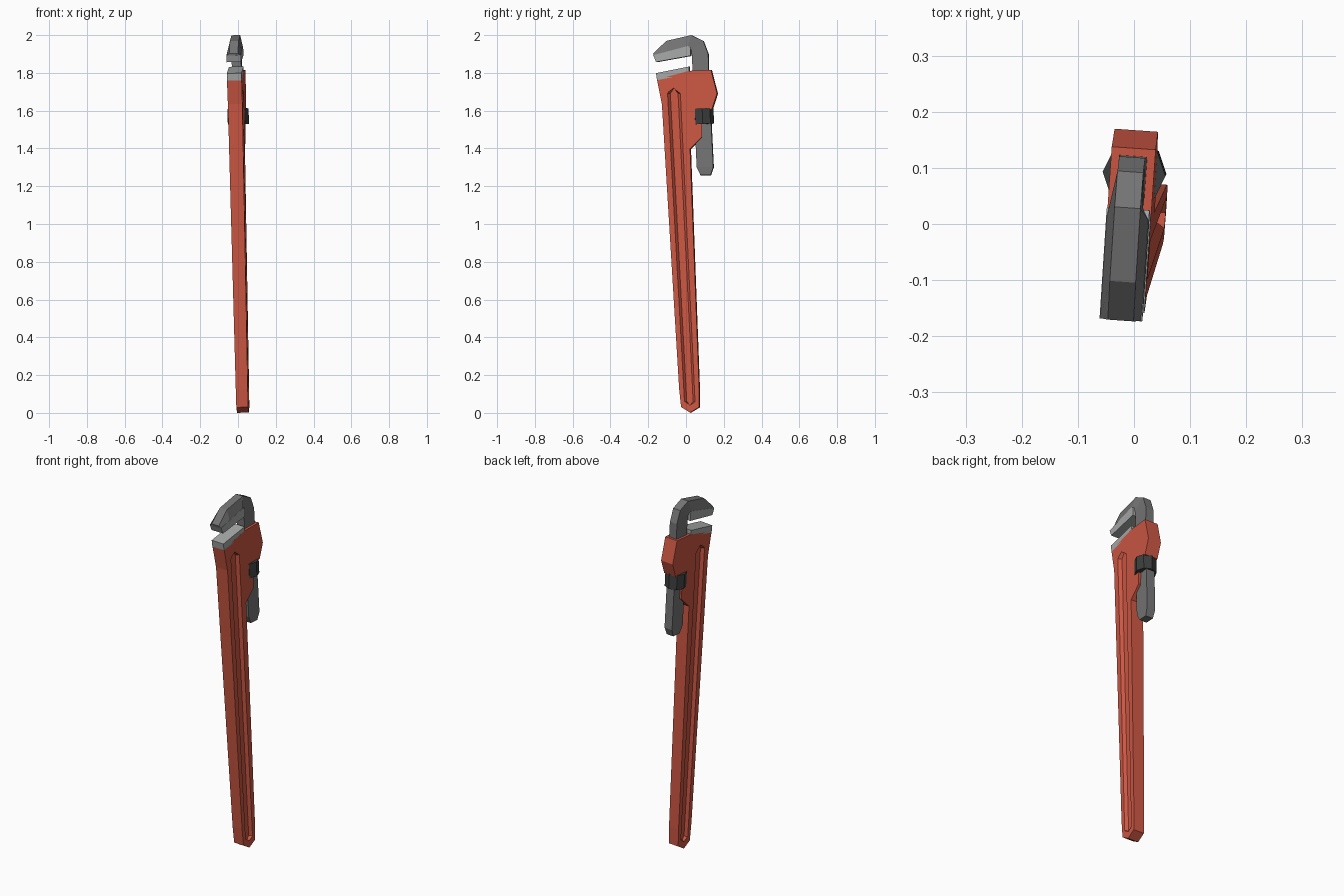
import bpy, bmesh, math
from mathutils import Matrix, Vector

if "Cube" in bpy.data.objects:
    bpy.data.objects.remove(bpy.data.objects["Cube"])

# slight yaw and lean of the whole tool (local x = thickness)
POSE = Matrix(((1, 0.07, -0.019, 0.0245),
               (-0.07, 1, 0, 0),
               (0.019, 0, 1, 0),
               (0, 0, 0, 1)))


def material(name, rgb):
    m = bpy.data.materials.new(name)
    m.diffuse_color = (*rgb, 1)
    m.use_nodes = True
    m.node_tree.nodes["Principled BSDF"].inputs["Base Color"].default_value = m.diffuse_color
    return m


RED = material("red_paint", (0.60, 0.095, 0.056))
STEEL = material("steel_grey", (0.175, 0.175, 0.175))
LIGHT = material("light_jaw_grey", (0.38, 0.39, 0.39))
DARK = material("dark_nut_grey", (0.045, 0.047, 0.047))


def loft(name, mat, *stacks):
    """Bridge each stack of equal-length point loops and cap its ends."""
    bm = bmesh.new()
    for loops in stacks:
        rings = [[bm.verts.new(POSE @ Vector(p)) for p in loop] for loop in loops]
        n = len(rings[0])
        for a, b in zip(rings, rings[1:]):
            for i in range(n):
                j = (i + 1) % n
                bm.faces.new((a[i], a[j], b[j], b[i]))
        bm.faces.new(rings[0][::-1])
        bm.faces.new(rings[-1])
    bmesh.ops.recalc_face_normals(bm, faces=bm.faces)
    me = bpy.data.meshes.new(name)
    bm.to_mesh(me)
    bm.free()
    me.materials.append(mat)
    ob = bpy.data.objects.new(name, me)
    bpy.context.collection.objects.link(ob)
    return ob


def half(z):
    """Half thickness of the handle, growing towards the head."""
    return 0.031 + 0.0045 * z


def slab(profile, width):
    return [[(s * width(z), y, z) for y, z in profile] for s in (-1, 1)]


# handle and head housing
body = loft("handle_and_housing", RED, slab([
    (-0.151, 1.765), (-0.125, 1.635), (-0.034, 0.125), (-0.024, 0.03),
    (0.024, 0.001), (0.072, 0.03), (0.072, 0.125), (0.024, 1.397),
    (0.087, 1.46), (0.087, 1.59), (0.14, 1.608), (0.167, 1.69),
    (0.135, 1.815), (0.019, 1.81)], half))

# recessed groove on both sides of the handle, with sloping walls
groove = [(-0.095, 1.69), (-0.061, 1.72), (-0.027, 1.69),
          (0.05, 0.06), (0.022, 0.04), (-0.006, 0.06)]


def groove_loop(side, depth, scale):
    pts = []
    for y, z in groove:
        mid = -0.061 + (1.69 - z) * 0.0509
        pts.append((side * (half(z) - depth), mid + (y - mid) * scale, z))
    return pts


cutter = loft("groove_cutter", RED, *[
    [groove_loop(s, -0.008, 1.2), groove_loop(s, 0.016, 0.6)] for s in (-1, 1)])
cutter.hide_render = True
mod = body.modifiers.new("groove", 'BOOLEAN')
mod.operation = 'DIFFERENCE'
mod.solver = 'EXACT'
mod.object = cutter
bpy.context.view_layer.objects.active = body
bpy.ops.object.modifier_apply(modifier=mod.name)
bpy.data.objects.remove(cutter)

# lower jaw plate
loft("lower_jaw_plate", LIGHT, slab(
    [(-0.151, 1.76), (0.019, 1.795), (0.019, 1.833), (-0.156, 1.798)],
    lambda z: 0.039))

# hook jaw and shank: outer y, z, half width, then inner y, z, half width
hook = [
    (-0.172, 1.902, 0.023, -0.17, 1.892, 0.037),
    (-0.103, 1.969, 0.023, -0.10, 1.912, 0.037),
    (0.029, 1.9995, 0.023, 0.01, 1.94, 0.037),
    (0.093, 1.969, 0.023, 0.03, 1.92, 0.026),
    (0.119, 1.90, 0.023, 0.034, 1.88, 0.025),
    (0.121, 1.815, 0.025, 0.036, 1.80, 0.025),
    (0.146, 1.30, 0.025, 0.058, 1.30, 0.025),
    (0.131, 1.258, 0.022, 0.078, 1.258, 0.022)]
loft("hook_jaw_and_shank", STEEL, [
    [(-a, y, z), (a, y, z), (b, v, w), (-b, v, w)] for y, z, a, v, w, b in hook])

# upper jaw plate
loft("upper_jaw_plate", LIGHT, slab(
    [(-0.171, 1.893), (0.01, 1.941), (0.027, 1.936), (0.027, 1.89), (-0.156, 1.857)],
    lambda z: 0.038))

# eight-sided adjusting nut, aligned with the shank
rings = []
for h in (-0.041, 0.041):
    rings.append([(0.056 * math.cos(k * math.pi / 4),
                   0.091 - 0.047 * h + 0.056 * math.sin(k * math.pi / 4),
                   1.57 + h + 0.047 * 0.056 * math.sin(k * math.pi / 4)) for k in range(8)])
loft("adjusting_nut", DARK, rings)
